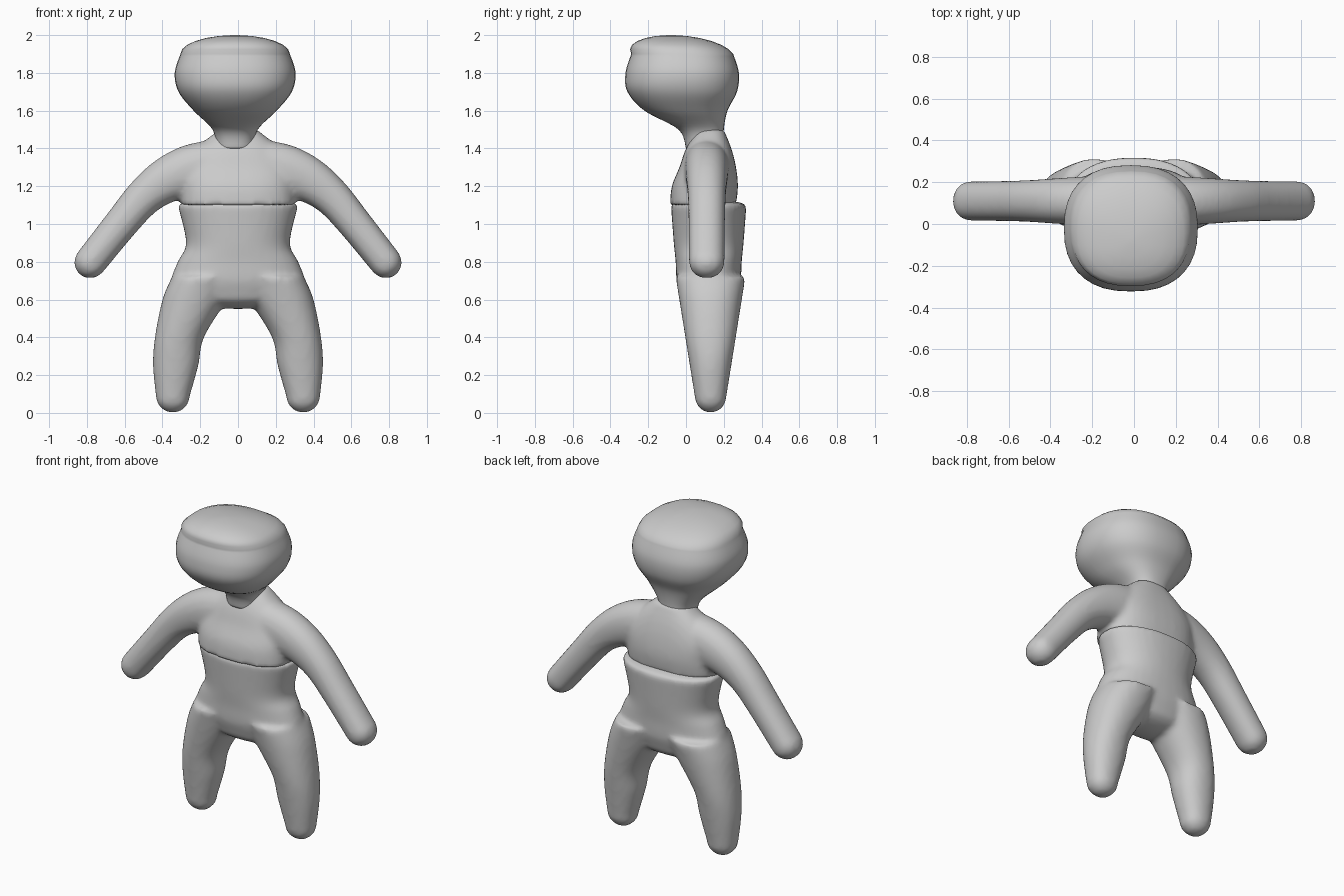
import bpy, bmesh, math
from mathutils import Vector

if "Cube" in bpy.data.objects:
    bpy.data.objects.remove(bpy.data.objects["Cube"], do_unlink=True)

clay = bpy.data.materials.new("grey clay")
clay.use_nodes = True
GREY = (0.6, 0.6, 0.6, 1)
clay.diffuse_color = GREY
clay.node_tree.nodes["Principled BSDF"].inputs["Base Color"].default_value = GREY


def spline(stations, steps=6):
    """Catmull-Rom interpolation through a list of vectors."""
    points = [stations[0]] + stations + [stations[-1]]
    path = []
    for before, start, end, after in zip(points, points[1:], points[2:], points[3:]):
        for i in range(steps):
            t = i / steps
            linear = end - before
            square = 2 * before - 5 * start + 4 * end - after
            cubic = 3 * (start - end) + after - before
            path.append(start + (linear + (square + cubic * t) * t) * t / 2)
    return path + [stations[-1]]


def dome(station, axis, steps=6):
    """Stations that round off an end along the axis."""
    rounded = []
    for i in range(1, steps + 1):
        angle = math.pi / 2 * i / (steps + 0.2)
        centre = station.xyz + axis * math.sin(angle)
        radii = Vector(station[3:]) * math.cos(angle)
        rounded.append(Vector((*centre, *radii)))
    return rounded


def loft(bm, stations, bottom=None, top=None, side=1, power=2.2, follow=False, sides=36):
    """Closed skin over rings of x, y, z, x radius and y radius."""
    path = spline([Vector(s) for s in stations])
    first, last = path[0], path[-1]
    if bottom:
        path = dome(first, Vector(bottom))[::-1] + path
    if top:
        path += dome(last, Vector(top))

    rings = []
    for i, station in enumerate(path):
        x, y, z, width, depth = station
        across = Vector((1, 0, 0))
        if follow:
            along = path[min(i + 1, len(path) - 1)].xyz - path[max(i - 1, 0)].xyz
            across = Vector((-along.z, 0, along.x)).normalized()
        ring = []
        for k in range(sides):
            angle = math.tau * k / sides
            u, v = (math.copysign(abs(f) ** (2 / power), f)
                    for f in (math.cos(angle), math.sin(angle)))
            point = Vector((x, y + depth * v, z)) + across * width * u
            point.x *= side
            ring.append(bm.verts.new(point))
        rings.append(ring)

    faces = [bm.faces.new(rings[0][::-1]), bm.faces.new(rings[-1])]
    for low, high in zip(rings, rings[1:]):
        for k in range(sides):
            n = (k + 1) % sides
            faces.append(bm.faces.new((low[k], low[n], high[n], high[k])))
    bmesh.ops.recalc_face_normals(bm, faces=faces)


def finish(name, bm, blend=0):
    """Make the object; blend fuses overlapping limbs and softens the joins."""
    mesh = bpy.data.meshes.new(name)
    bm.to_mesh(mesh)
    bm.free()
    mesh.materials.append(clay)
    mesh.shade_smooth()
    obj = bpy.data.objects.new(name, mesh)
    bpy.context.collection.objects.link(obj)
    if blend:
        fuse = obj.modifiers.new("fuse", "REMESH")
        fuse.mode = "VOXEL"
        fuse.voxel_size = 0.016
        fuse.use_smooth_shade = True
        soften = obj.modifiers.new("soften", "SMOOTH")
        soften.iterations = blend


# Head, narrowing down into the neck
bm = bmesh.new()
head = [(1.4, 0.1, 0.1, 0.1), (1.5, 0.12, 0.08, 0.12), (1.6, 0.22, 0, 0.22),
        (1.7, 0.3, -0.02, 0.29), (1.8, 0.32, -0.02, 0.3), (1.9, 0.29, -0.02, 0.27)]
loft(bm, [(-0.015, y, z, width, depth) for z, width, y, depth in head],
     top=(0, -0.06, 0.1), power=2.4)
finish("head", bm)

# Chest with both arms
bm = bmesh.new()
chest = [(1.1, 0.3, 0.09, 0.175), (1.2, 0.3, 0.1, 0.175), (1.3, 0.29, 0.115, 0.15),
         (1.4, 0.22, 0.12, 0.12), (1.5, 0.1, 0.13, 0.07)]
loft(bm, [(0, y, z, width, depth) for z, width, y, depth in chest], power=2.5)
arm = [(0.1, 1.3, 0.15), (0.25, 1.28, 0.14), (0.38, 1.23, 0.12),
       (0.5, 1.14, 0.1), (0.62, 1, 0.09), (0.78, 0.8, 0.085)]
for side in (1, -1):
    loft(bm, [(x, 0.11, z, radius, 0.06 + 0.4 * radius) for x, z, radius in arm],
         top=(0.055, 0, -0.07), side=side, follow=True)
finish("chest_and_arms", bm, blend=5)

# Waist and hips with both legs, which deepen steadily upward
bm = bmesh.new()
hips = [(0.63, 0.28, 0.15), (0.7, 0.35, 0.17), (0.8, 0.32, 0.175),
        (0.9, 0.275, 0.185), (1.1, 0.32, 0.2)]
loft(bm, [(0, 0.12, z, width, depth) for z, width, depth in hips],
     bottom=(0, 0, -0.08), top=(0, -0.02, 0.03))
leg = [(0.345, 0.09, 0.09), (0.33, 0.25, 0.12), (0.31, 0.4, 0.13),
       (0.23, 0.6, 0.17), (0.18, 0.72, 0.17)]
for side in (1, -1):
    loft(bm, [(x, 0.13, z, width, 0.07 + 0.16 * z) for x, z, width in leg],
         bottom=(0, 0, -0.09), side=side)
finish("hips_and_legs", bm, blend=6)
